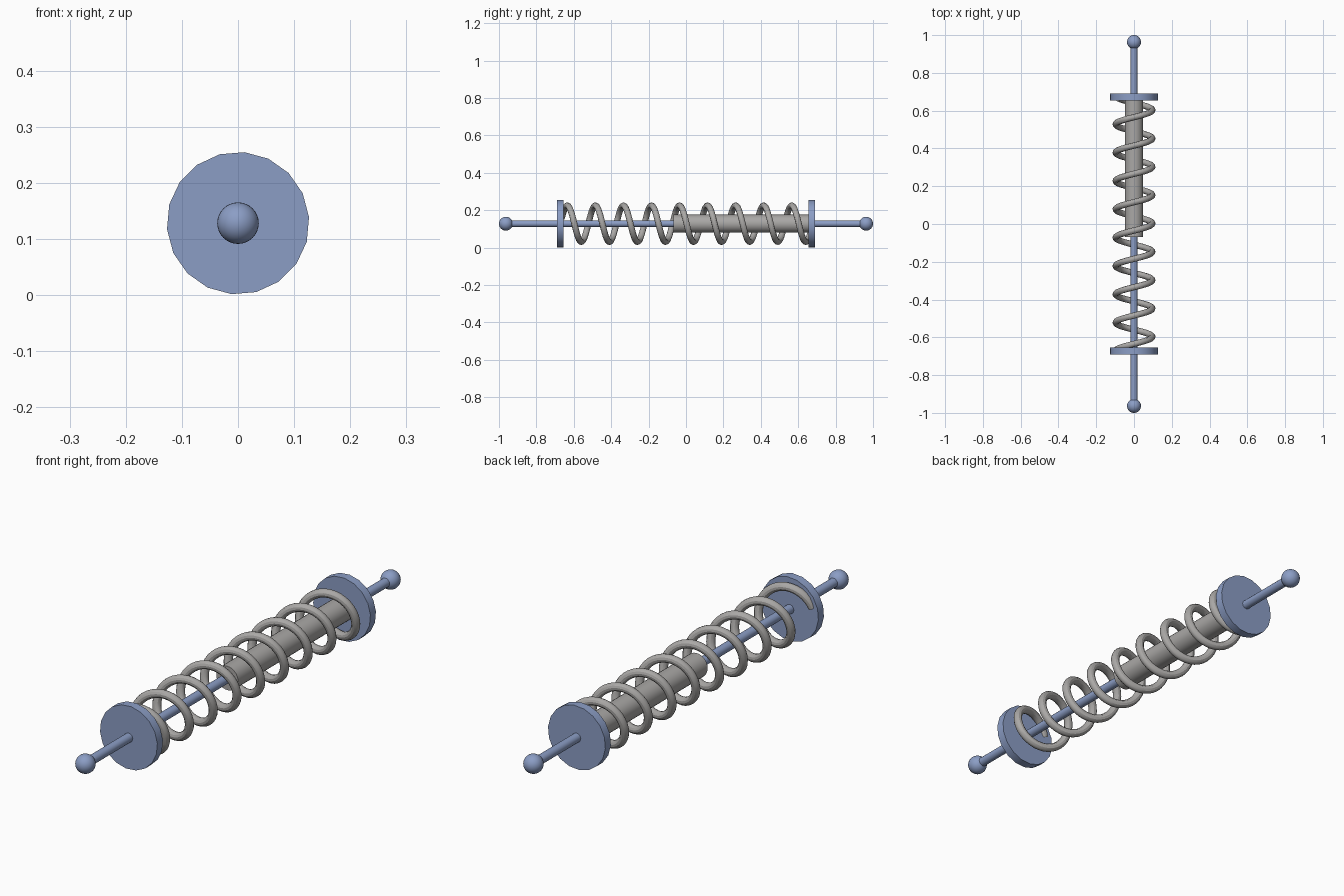
import bpy, math

cube = bpy.data.objects.get("Cube")
if cube:
    bpy.data.objects.remove(cube, do_unlink=True)

ZC = 0.128  # height of the long axis


def material(name, rgb):
    m = bpy.data.materials.new(name)
    m.use_nodes = True
    m.diffuse_color = (*rgb, 1)
    bsdf = next(n for n in m.node_tree.nodes if n.type == 'BSDF_PRINCIPLED')
    bsdf.inputs["Base Color"].default_value = (*rgb, 1)
    return m


BLUE = material("steel_blue", (0.26, 0.34, 0.56))
GREY = material("warm_grey", (0.40, 0.39, 0.38))


def finish(name, mat):
    ob = bpy.context.object
    ob.name = name
    ob.data.materials.append(mat)
    bpy.ops.object.shade_smooth_by_angle(angle=math.radians(30))
    return ob


def cylinder(name, mat, radius, y0, y1, sides, turn=0.0):
    """Cylinder lying along y from y0 to y1."""
    bpy.ops.mesh.primitive_cylinder_add(
        vertices=sides, radius=radius, depth=y1 - y0,
        location=(0, (y0 + y1) / 2, ZC), rotation=(math.pi / 2, turn, 0))
    return finish(name, mat)


# Ball ends and spring plates
for side, s in (("front", -1), ("back", 1)):
    bpy.ops.mesh.primitive_uv_sphere_add(
        segments=32, ring_count=16, radius=0.037,
        location=(0, s * 0.963, ZC), rotation=(math.pi / 2, 0, 0))
    finish(side + "_ball", BLUE)
    a, b = sorted((s * 0.655, s * 0.69))
    cylinder(side + "_plate", BLUE, 0.127, a, b, 18, math.radians(5.2))

# Piston rod, damper tube and rear rod
cylinder("piston_rod", BLUE, 0.018, -0.95, -0.05, 20)
cylinder("damper_tube", GREY, 0.048, -0.068, 0.66, 28)
cylinder("rear_rod", BLUE, 0.018, 0.68, 0.95, 20)

# Coil spring: a helix swept with a round section
PITCH, COIL_R, WIRE_R = 0.15, 0.097, 0.0165
Y0, Y1, STEPS = -0.665, 0.665, 300
curve = bpy.data.curves.new("coil_spring", 'CURVE')
curve.dimensions = '3D'
curve.bevel_depth = WIRE_R
curve.bevel_resolution = 4
curve.use_fill_caps = True
spline = curve.splines.new('POLY')
spline.points.add(STEPS)
for i, p in enumerate(spline.points):
    y = Y0 + (Y1 - Y0) * i / STEPS
    a = -2 * math.pi * (y - 0.603) / PITCH
    p.co = (COIL_R * math.cos(a), y, ZC + COIL_R * math.sin(a), 1)
spring = bpy.data.objects.new("coil_spring", curve)
bpy.context.collection.objects.link(spring)
bpy.ops.object.select_all(action='DESELECT')
spring.select_set(True)
bpy.context.view_layer.objects.active = spring
bpy.ops.object.convert(target='MESH')
finish("coil_spring", GREY)
